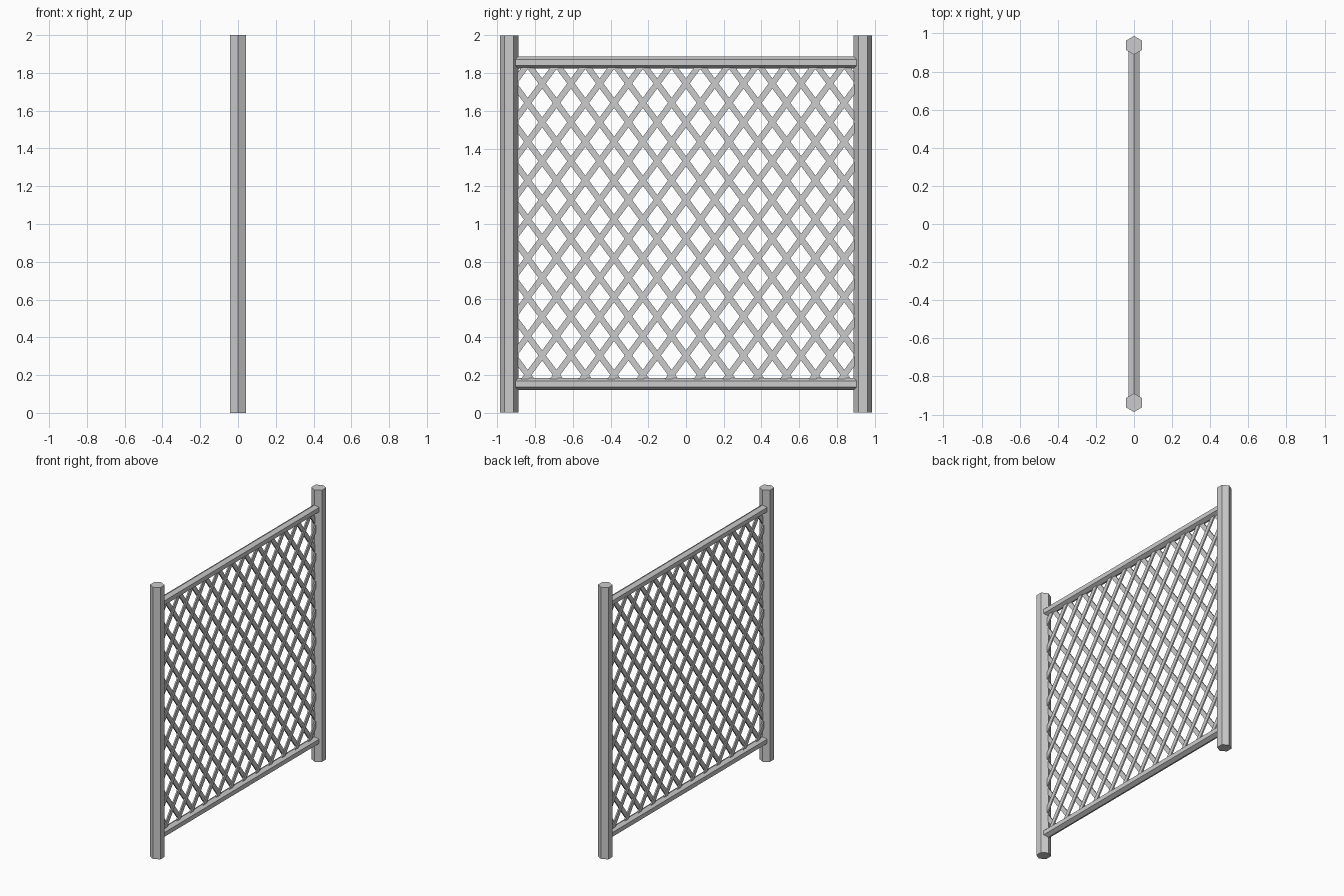
import bpy, bmesh, math
from mathutils import Matrix, Vector

if "Cube" in bpy.data.objects:
    bpy.data.objects.remove(bpy.data.objects["Cube"])


def make_object(name, bm):
    bmesh.ops.recalc_face_normals(bm, faces=bm.faces)
    mesh = bpy.data.meshes.new(name)
    bm.to_mesh(mesh)
    bm.free()
    obj = bpy.data.objects.new(name, mesh)
    bpy.context.collection.objects.link(obj)
    return obj


def hex_bar(name, start, axis, length, radius, corner):
    """Six-sided bar along axis, with one edge pointing along corner."""
    axis, corner = Vector(axis), Vector(corner)
    side = axis.cross(corner)
    bm = bmesh.new()
    ring = []
    for i in range(6):
        a = i * math.pi / 3
        ring.append(bm.verts.new(Vector(start) + radius * (corner * math.cos(a) + side * math.sin(a))))
    face = bm.faces.new(ring)
    ext = bmesh.ops.extrude_face_region(bm, geom=[face], use_keep_orig=True)
    moved = [g for g in ext["geom"] if isinstance(g, bmesh.types.BMVert)]
    bmesh.ops.translate(bm, verts=moved, vec=axis * length)
    return make_object(name, bm)


# Posts
for name, y in (("left_post", -0.938), ("right_post", 0.938)):
    hex_bar(name, (0, y, 0), (0, 0, 1), 2.0, 0.049, (0, 1, 0))

# Rails, ends buried in the posts
LOW, HIGH = 0.152, 1.857
for name, z in (("bottom_rail", LOW), ("top_rail", HIGH)):
    hex_bar(name, (0, -0.93, z), (0, 1, 0), 1.86, 0.032, (0, 0, 1))

# Lattice slats: two crossing directions, trimmed to the frame
PITCH, ROW, FIRST_ROW = 0.1525, 0.206, 0.20
WIDTH, THICK = 0.032, 0.010
slope = PITCH / ROW
for name, s in (("rising_slats", 1), ("falling_slats", -1)):
    bm = bmesh.new()
    tilt = Matrix.Rotation(-s * math.atan(slope), 4, 'X')
    for k in range(-20, 20):
        y = (k + 0.5) * PITCH + s * slope * (1.0 - FIRST_ROW)
        mat = (Matrix.Translation((s * 0.003, y, 1.0)) @ tilt
               @ Matrix.Diagonal((THICK, WIDTH, 5.0, 1)))
        bmesh.ops.create_cube(bm, size=1, matrix=mat)
    for co, no in (((0, 0.91, 0), (0, 1, 0)), ((0, -0.91, 0), (0, -1, 0)),
                   ((0, 0, HIGH), (0, 0, 1)), ((0, 0, LOW), (0, 0, -1))):
        bmesh.ops.bisect_plane(bm, geom=bm.verts[:] + bm.edges[:] + bm.faces[:],
                               plane_co=co, plane_no=no, clear_outer=True)
        bmesh.ops.holes_fill(bm, edges=[e for e in bm.edges if e.is_boundary], sides=0)
    make_object(name, bm)
